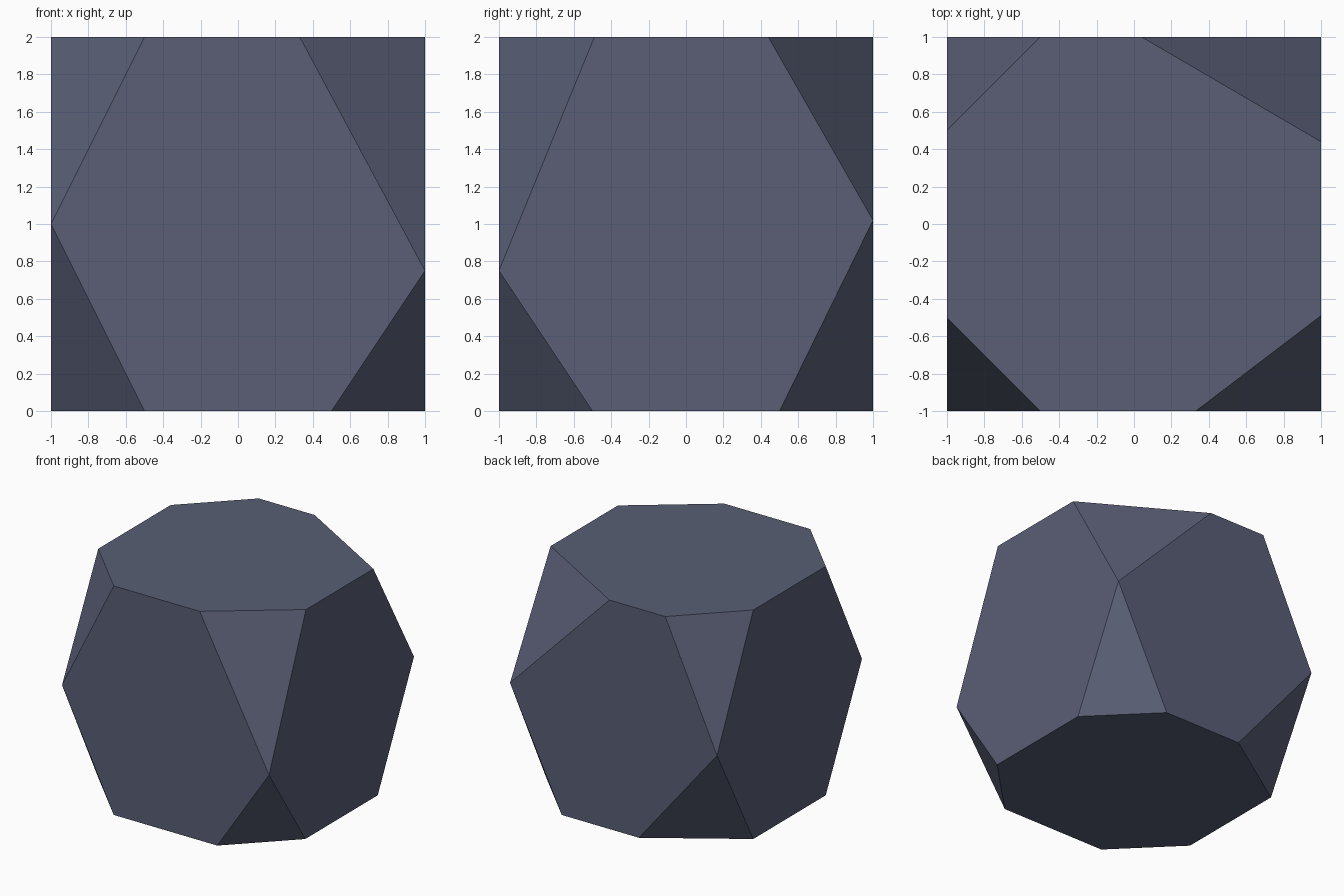
import bpy
import bmesh
import math

if "Cube" in bpy.data.objects:
    bpy.data.objects.remove(bpy.data.objects["Cube"])

# One slate colour for the whole solid
slate = bpy.data.materials.new("slate_blue_grey")
slate.diffuse_color = (0.10, 0.113, 0.178, 1.0)
slate.use_nodes = True
slate.node_tree.nodes["Principled BSDF"].inputs["Base Color"].default_value = slate.diffuse_color

# Cut corners of the cube: corner signs -> where the cut meets the x, y and z edges
cuts = {
    (-1, -1, 1): (-0.50, -0.50, 1.00),
    (1, -1, 1): (0.33, -0.49, 0.75),
    (1, 1, 1): (0.04, 0.44, 1.02),
    (-1, 1, 1): (-0.50, 0.50, 0.92),
    (-1, -1, -1): (-0.50, -0.50, 1.00),
    (1, -1, -1): (0.50, -0.50, 0.75),
    (1, 1, -1): (0.50, 0.50, 1.02),
    (-1, 1, -1): (-0.245, 0.50, 0.92),
}
points = set()
for (sx, sy, sz), (x, y, z) in cuts.items():
    height = 1 + sz
    points |= {(x, sy, height), (sx, y, height), (sx, sy, z)}

# Truncated cube: hull of the cut points, coplanar triangles merged
bm = bmesh.new()
for p in sorted(points):
    bm.verts.new(p)
bmesh.ops.convex_hull(bm, input=bm.verts[:])
bmesh.ops.dissolve_limit(bm, angle_limit=math.radians(1),
                         verts=bm.verts[:], edges=bm.edges[:])
bmesh.ops.recalc_face_normals(bm, faces=bm.faces[:])

mesh = bpy.data.meshes.new("truncated_cube")
bm.to_mesh(mesh)
bm.free()
mesh.materials.append(slate)
body = bpy.data.objects.new("truncated_cube", mesh)
bpy.context.collection.objects.link(body)
